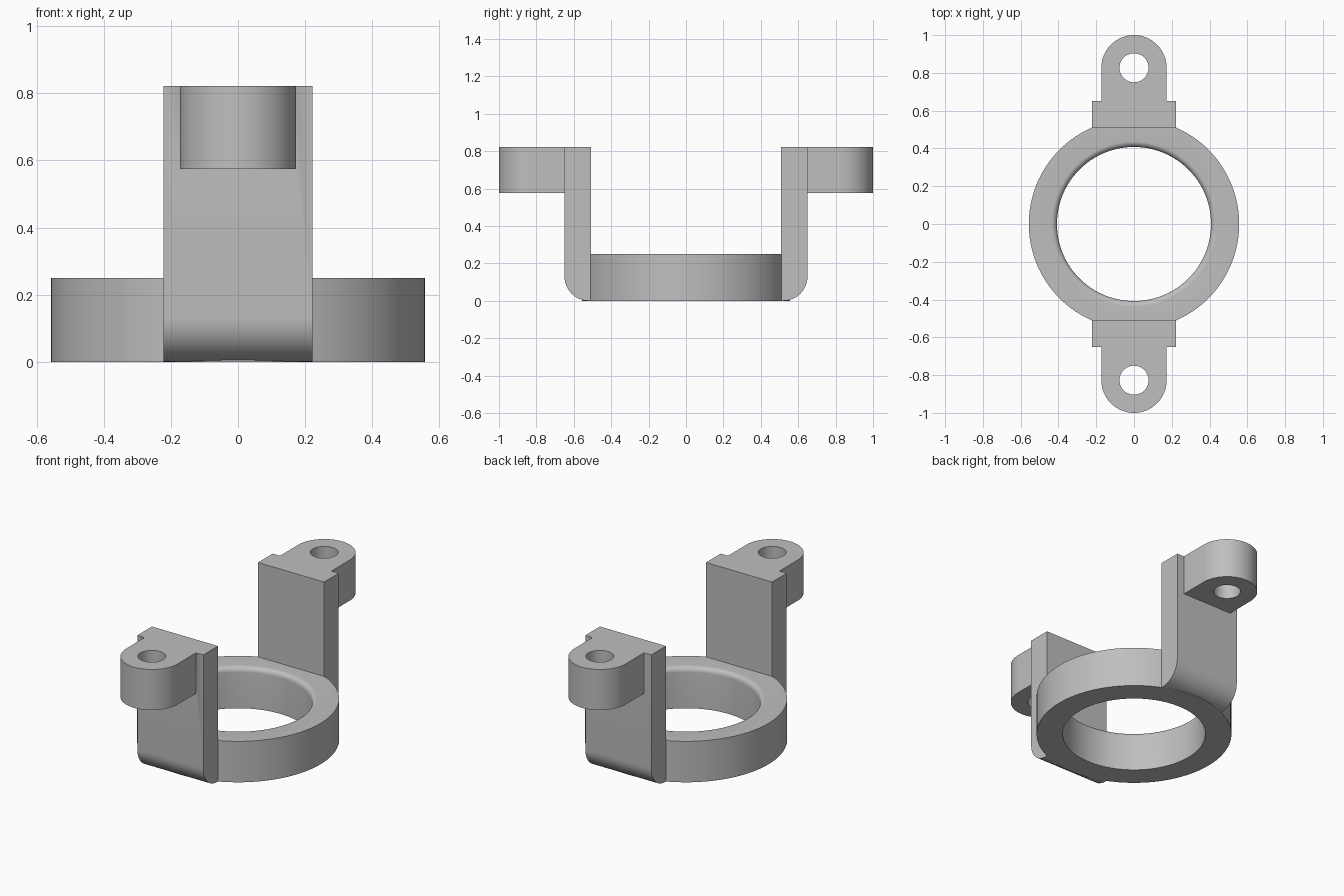
import bpy, bmesh, math
from mathutils import Matrix

if "Cube" in bpy.data.objects:
    bpy.data.objects.remove(bpy.data.objects["Cube"])

RING_R, BORE_R, RING_H = 0.557, 0.408, 0.249
ARM_W, ARM_IN, ARM_OUT, TOP = 0.222, 0.509, 0.65, 0.822
LUG_R, LUG_Y, LUG_Z, HOLE_R = 0.173, 0.827, 0.575, 0.077

grey = bpy.data.materials.new("machined grey")
grey.diffuse_color = (0.52, 0.52, 0.52, 1)
grey.use_nodes = True
grey.node_tree.nodes["Principled BSDF"].inputs["Base Color"].default_value = grey.diffuse_color


def arc(cx, cy, r, a0, a1, n):
    angles = [math.radians(a0 + (a1 - a0) * i / n) for i in range(n + 1)]
    return [(cx + r * math.cos(a), cy + r * math.sin(a)) for a in angles]


def make_object(name, bm):
    bmesh.ops.recalc_face_normals(bm, faces=bm.faces)
    mesh = bpy.data.meshes.new(name)
    bm.to_mesh(mesh)
    bm.free()
    mesh.materials.append(grey)
    ob = bpy.data.objects.new(name, mesh)
    bpy.context.collection.objects.link(ob)
    return ob


def prism(name, outline, depth, matrix):
    """Extrude a flat outline along local z, then place it."""
    bm = bmesh.new()
    face = bm.faces.new([bm.verts.new((u, v, 0)) for u, v in outline])
    new = bmesh.ops.extrude_face_region(bm, geom=[face])["geom"]
    for v in new:
        if isinstance(v, bmesh.types.BMVert):
            v.co.z += depth
    bmesh.ops.transform(bm, matrix=matrix, verts=bm.verts)
    return make_object(name, bm)


def lathe(name, profile, n=96):
    """Turn a closed (radius, z) profile around z."""
    bm = bmesh.new()
    rows = []
    for i in range(n):
        a = 2 * math.pi * i / n
        rows.append([bm.verts.new((r * math.cos(a), r * math.sin(a), z)) for r, z in profile])
    for i in range(n):
        p, q = rows[i], rows[(i + 1) % n]
        for j in range(len(profile)):
            k = (j + 1) % len(profile)
            bm.faces.new((p[j], q[j], q[k], p[k]))
    return make_object(name, bm)


def combine(target, other, operation):
    mod = target.modifiers.new("combine", 'BOOLEAN')
    mod.operation, mod.solver, mod.object = operation, 'EXACT', other
    bpy.context.view_layer.objects.active = target
    bpy.ops.object.modifier_apply(modifier=mod.name)
    bpy.data.objects.remove(other)


# Base ring with a rounded upper bore edge
fillet = 0.03
profile = [(BORE_R, 0), (RING_R, 0), (RING_R, RING_H)]
profile += arc(BORE_R + fillet, RING_H - fillet, fillet, 90, 180, 8)
bracket = lathe("ring_bracket", profile)

# Side profile of an upright arm, with a rounded lower outer corner
bend = 0.13
arm_outline = [(ARM_IN, TOP), (ARM_IN, 0)]
arm_outline += arc(ARM_OUT - bend, bend, bend, -90, 0, 12) + [(ARM_OUT, TOP)]
# Local (u, v, depth) goes to world (y, z, x)
sideways = Matrix(((0, 0, 1, -ARM_W), (1, 0, 0, 0), (0, 1, 0, 0), (0, 0, 0, 1)))

# Lug outline, rooted inside the arm
lug_outline = [(-LUG_R, 0.6), (LUG_R, 0.6)] + arc(0, LUG_Y, LUG_R, 0, 180, 32)
hole_outline = arc(0, LUG_Y, HOLE_R, 0, 360, 40)[:-1]

# Arms, lugs and bolt holes on the back and the front
for angle in (0, math.pi):
    turn = Matrix.Rotation(angle, 4, 'Z')
    arm = prism("arm", arm_outline, 2 * ARM_W, turn @ sideways)
    lug = prism("lug", lug_outline, TOP - LUG_Z, turn @ Matrix.Translation((0, 0, LUG_Z)))
    hole = prism("bolt_hole", hole_outline, 0.6, turn @ Matrix.Translation((0, 0, 0.4)))
    combine(lug, hole, 'DIFFERENCE')
    combine(arm, lug, 'UNION')
    combine(bracket, arm, 'UNION')

# Smooth the curved walls and keep the edges sharp
bpy.ops.object.select_all(action='DESELECT')
bracket.select_set(True)
bpy.context.view_layer.objects.active = bracket
bpy.ops.object.shade_smooth_by_angle(angle=math.radians(30))
